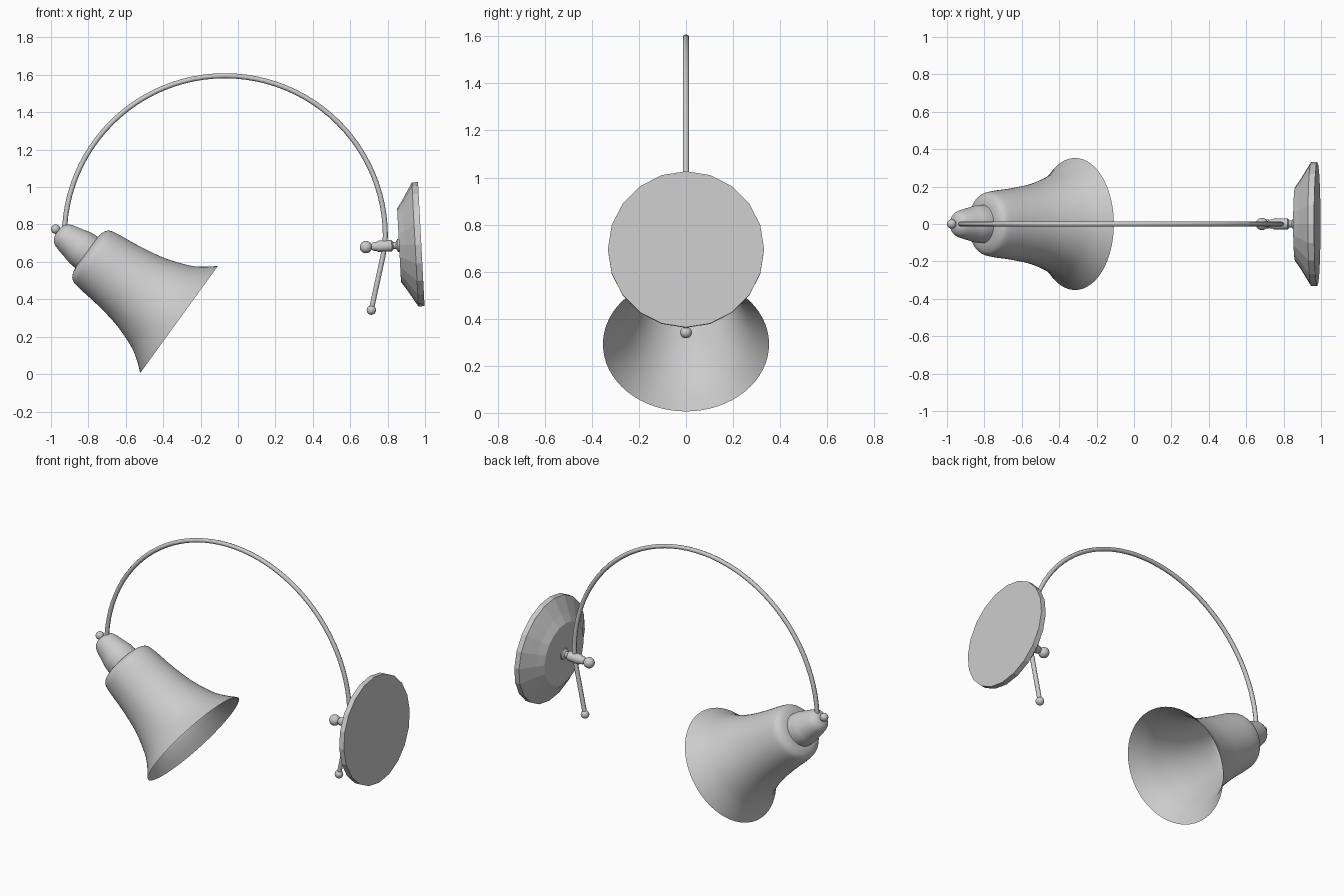
import bpy, bmesh, math
from mathutils import Vector

cube = bpy.data.objects.get("Cube")
if cube:
    bpy.data.objects.remove(cube, do_unlink=True)

# One grey for the whole lamp
grey = bpy.data.materials.new("lamp grey")
grey.use_nodes = True
COLOUR = (0.6, 0.6, 0.6, 1)
grey.diffuse_color = COLOUR
grey.node_tree.nodes["Principled BSDF"].inputs["Base Color"].default_value = COLOUR


def finish(obj, smooth_angle):
    """Assign the grey and smooth the shading up to an angle."""
    obj.data.materials.clear()
    obj.data.materials.append(grey)
    bpy.ops.object.select_all(action="DESELECT")
    obj.select_set(True)
    bpy.context.view_layer.objects.active = obj
    if smooth_angle:
        bpy.ops.object.shade_smooth_by_angle(angle=math.radians(smooth_angle))


def soften(points, steps=4):
    """Catmull-Rom curve through the profile points."""
    pts = [Vector(p) for p in points]
    pts = [pts[0] * 2 - pts[1]] + pts + [pts[-1] * 2 - pts[-2]]
    out = []
    for a, b, c, d in zip(pts, pts[1:], pts[2:], pts[3:]):
        for i in range(steps):
            t = i / steps
            out.append(b + (c - a) * t / 2 + (a * 2 - b * 5 + c * 4 - d) * t * t / 2
                       + (b * 3 - a - c * 3 + d) * t ** 3 / 2)
    return out + [pts[-2]]


def lathe(name, profile, origin, axis, sides, smooth_angle=40):
    """Turn (radius, height) points around an axis lying in the xz plane."""
    axis = Vector(axis).normalized()
    across = Vector((-axis.z, 0, axis.x))
    origin = Vector(origin)
    bm = bmesh.new()
    verts = [bm.verts.new(origin + across * r + axis * h) for r, h in profile]
    edges = [bm.edges.new(pair) for pair in zip(verts, verts[1:])]
    bmesh.ops.spin(bm, geom=verts + edges, cent=origin, axis=axis,
                   angle=math.tau, steps=sides)
    bmesh.ops.remove_doubles(bm, verts=bm.verts, dist=0.0005)
    bmesh.ops.recalc_face_normals(bm, faces=bm.faces)
    mesh = bpy.data.meshes.new(name)
    bm.to_mesh(mesh)
    bm.free()
    obj = bpy.data.objects.new(name, mesh)
    bpy.context.collection.objects.link(obj)
    finish(obj, smooth_angle)
    return obj


def ball(name, centre, radius):
    bpy.ops.mesh.primitive_uv_sphere_add(segments=24, ring_count=12,
                                         radius=radius, location=centre)
    obj = bpy.context.object
    obj.name = name
    finish(obj, 60)


# Bell shade, open at the wide end, and its socket cup
SHADE_AXIS = (-0.809, 0, 0.587)
SHADE_RIM = Vector((-0.315, 0, 0.292))
bell = soften([(0.353, 0), (0.305, 0.06), (0.266, 0.126), (0.22, 0.256), (0.193, 0.4),
               (0.179, 0.52), (0.166, 0.58), (0.135, 0.604), (0.09, 0.613)])
lathe("bell_shade", bell + [Vector((0, 0.613))], SHADE_RIM, SHADE_AXIS, 64, 60)
cup = soften([(0.103, 0.6), (0.1, 0.65), (0.09, 0.69), (0.072, 0.76),
              (0.055, 0.787), (0.03, 0.8), (0, 0.803)])
lathe("socket_cup", [Vector((0, 0.6))] + cup, SHADE_RIM, SHADE_AXIS, 40, 60)
ball("socket_finial", (-0.975, 0, 0.775), 0.025)

# Curved arm: a half circle running into a slanted tail
ARC_X, ARC_Z, ARC_R = -0.07, 0.737, 0.858
path = [(ARC_X + ARC_R * math.cos(a), ARC_Z + ARC_R * math.sin(a))
        for a in (math.pi * (1 - i / 48) for i in range(49))]
path += [(0.784, 0.69), (0.776, 0.635), (0.713, 0.345)]
curve = bpy.data.curves.new("curved_arm", "CURVE")
curve.dimensions = "3D"
curve.bevel_depth = 0.0135
curve.bevel_resolution = 2
curve.use_fill_caps = True
spline = curve.splines.new("POLY")
spline.points.add(len(path) - 1)
for point, (x, z) in zip(spline.points, path):
    point.co = (x, 0, z, 1)
arm = bpy.data.objects.new("curved_arm", curve)
bpy.context.collection.objects.link(arm)
bpy.ops.object.select_all(action="DESELECT")
arm.select_set(True)
bpy.context.view_layer.objects.active = arm
bpy.ops.object.convert(target="MESH")
finish(bpy.context.object, 50)
ball("arm_tip", (0.713, 0, 0.342), 0.025)

# Faceted wall plate, tilted slightly
PLATE_AXIS = (-0.9986, 0, -0.053)
PLATE_BACK = (0.98, 0, 0.695)
lathe("wall_plate", [(0, 0), (0.332, 0), (0.332, 0.033), (0.288, 0.06),
                     (0.242, 0.088), (0.197, 0.119), (0, 0.119)],
      PLATE_BACK, PLATE_AXIS, 20, 0)

# Clamp that holds the arm, with its tightening knob
lathe("arm_clamp", [(0, 0.115), (0.035, 0.115), (0.035, 0.126), (0.019, 0.136),
                    (0.019, 0.15), (0.03, 0.158), (0.03, 0.232), (0.024, 0.24),
                    (0.024, 0.255), (0.014, 0.268), (0, 0.275)],
      PLATE_BACK, PLATE_AXIS, 24)
ball("clamp_knob", (0.684, 0, 0.679), 0.033)
